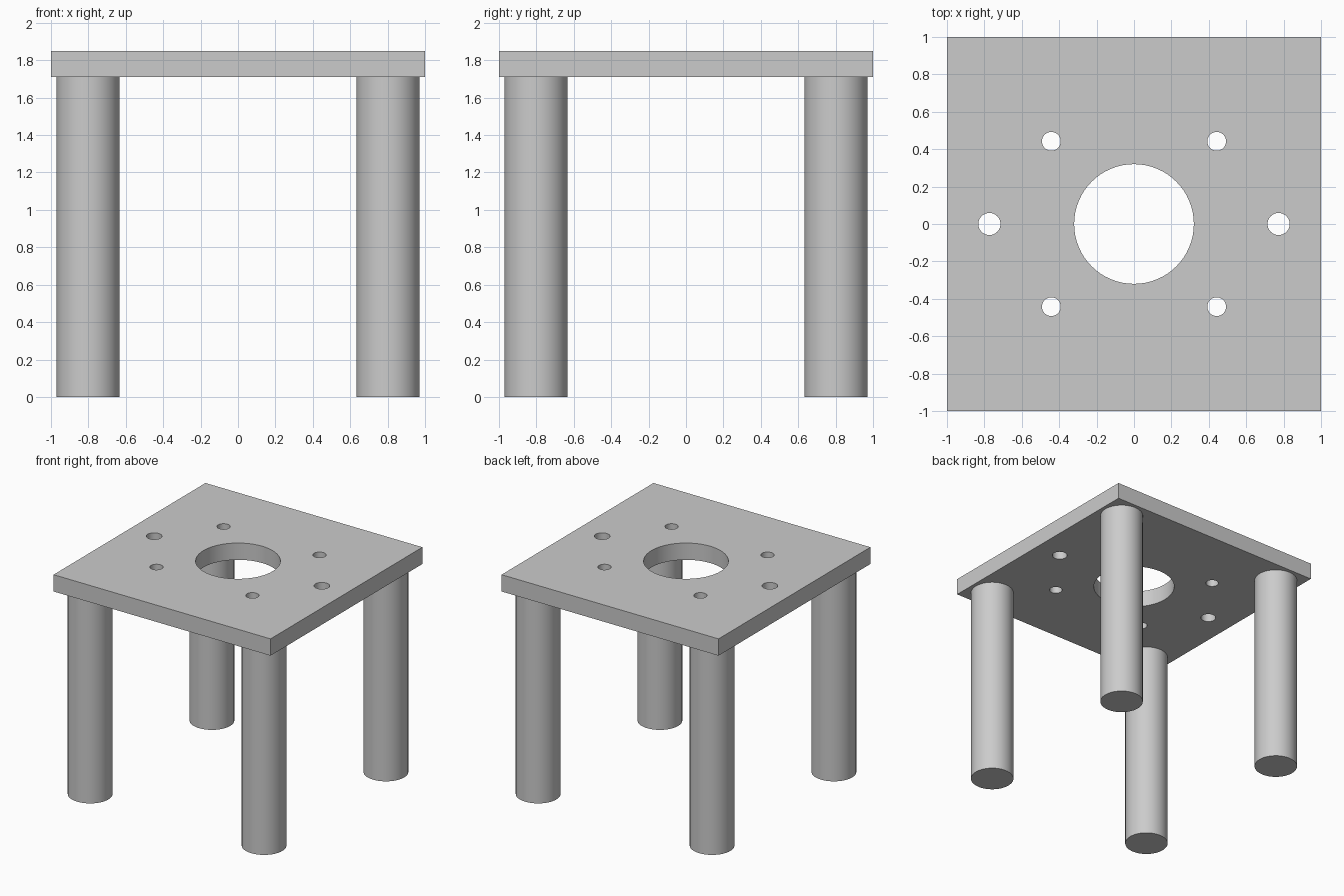
import bpy
import math

if "Cube" in bpy.data.objects:
    bpy.data.objects.remove(bpy.data.objects["Cube"], do_unlink=True)

LEG_HEIGHT = 1.71
PLATE_THICK = 0.14
PLATE_Z = LEG_HEIGHT + PLATE_THICK / 2

# Single grey material
grey = bpy.data.materials.new("plain_grey")
grey.use_nodes = True
colour = (0.6, 0.6, 0.6, 1)
grey.diffuse_color = colour
grey.node_tree.nodes["Principled BSDF"].inputs["Base Color"].default_value = colour


def cylinder(name, x, y, z, radius, depth, sides=64):
    bpy.ops.mesh.primitive_cylinder_add(
        vertices=sides, radius=radius, depth=depth, location=(x, y, z))
    obj = bpy.context.object
    obj.name = name
    return obj


def finish(obj):
    obj.data.materials.clear()
    obj.data.materials.append(grey)
    bpy.ops.object.select_all(action="DESELECT")
    obj.select_set(True)
    bpy.context.view_layer.objects.active = obj
    bpy.ops.object.shade_smooth_by_angle(angle=math.radians(30))


# Square top plate
bpy.ops.mesh.primitive_cube_add(size=1, location=(0, 0, PLATE_Z))
plate = bpy.context.object
plate.name = "top_plate"
plate.scale = (2, 2, PLATE_THICK)
bpy.ops.object.transform_apply(location=False, rotation=False, scale=True)

# Holes: large centre bore, two side holes, four corner holes
holes = [(0, 0, 0.32)]
holes += [(sx * 0.773, 0, 0.059) for sx in (-1, 1)]
holes += [(sx * 0.442, sy * 0.442, 0.05) for sx in (-1, 1) for sy in (-1, 1)]
for x, y, radius in holes:
    cutter = cylinder("hole_cutter", x, y, PLATE_Z, radius, PLATE_THICK * 3)
    cutter.hide_render = True
    cut = plate.modifiers.new("hole", "BOOLEAN")
    cut.operation = "DIFFERENCE"
    cut.solver = "EXACT"
    cut.object = cutter
    bpy.context.view_layer.objects.active = plate
    bpy.ops.object.modifier_apply(modifier=cut.name)
    bpy.data.objects.remove(cutter, do_unlink=True)
finish(plate)

# Four round legs
for side, sx in (("left", 1), ("right", -1)):
    for end, sy in (("front", -1), ("back", 1)):
        leg = cylinder(f"{end}_{side}_leg", sx * 0.802, sy * 0.802,
                       LEG_HEIGHT / 2, 0.169, LEG_HEIGHT)
        finish(leg)
